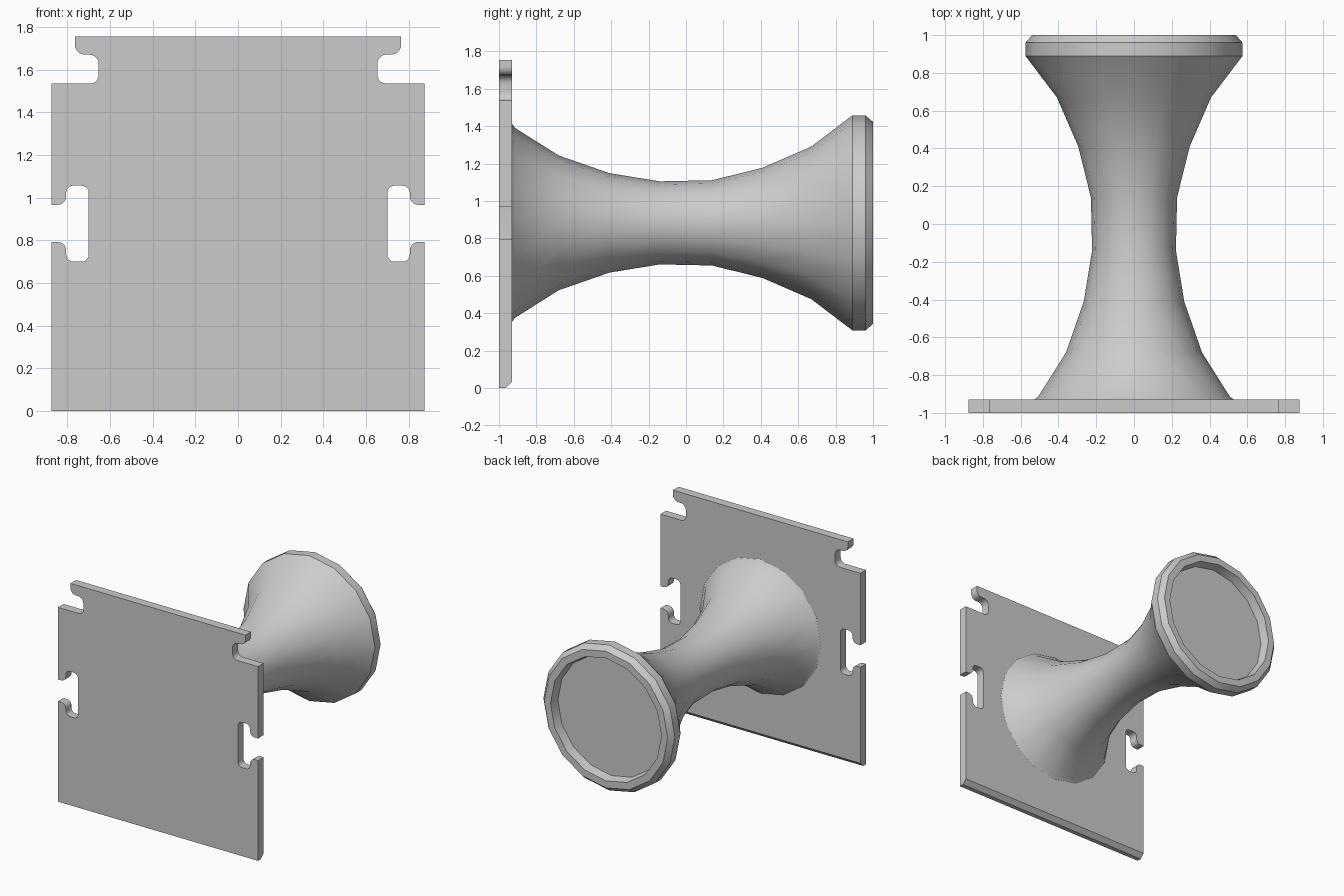
import bpy, bmesh, math
from mathutils import Vector

if "Cube" in bpy.data.objects:
    bpy.data.objects.remove(bpy.data.objects["Cube"])

grey = bpy.data.materials.new("light grey")
grey.diffuse_color = (0.6, 0.6, 0.6, 1)
grey.use_nodes = True
grey.node_tree.nodes["Principled BSDF"].inputs["Base Color"].default_value = grey.diffuse_color


def make_object(name, bm):
    bmesh.ops.recalc_face_normals(bm, faces=bm.faces)
    mesh = bpy.data.meshes.new(name)
    bm.to_mesh(mesh)
    bm.free()
    mesh.materials.append(grey)
    obj = bpy.data.objects.new(name, mesh)
    bpy.context.collection.objects.link(obj)
    return obj


def rounded(corners, steps=5):
    """Open outline of (x, z, radius); right-angle corners become arcs."""
    pts = []
    for i, (x, z, r) in enumerate(corners):
        c = Vector((x, z))
        if r == 0:
            pts.append(c)
            continue
        a = (Vector(corners[i - 1][:2]) - c).normalized() * r
        b = (Vector(corners[i + 1][:2]) - c).normalized() * r
        for k in range(steps + 1):
            t = math.pi / 2 * k / steps
            pts.append(c + a * (1 - math.sin(t)) + b * (1 - math.cos(t)))
    return pts


# Mounting plate: mirrored outline with hooked side slots, extruded backwards
half = rounded([
    (0.765, 1.755, 0), (0.765, 1.672, 0.045), (0.653, 1.672, 0.045),
    (0.653, 1.536, 0.04), (0.875, 1.536, 0),
    (0.875, 0.967, 0), (0.806, 0.967, 0.04), (0.806, 1.057, 0.035),
    (0.70, 1.057, 0.035), (0.70, 0.70, 0.035), (0.806, 0.70, 0.035),
    (0.806, 0.793, 0.04), (0.875, 0.793, 0), (0.875, 0, 0)])
outline = half + [Vector((-p.x, p.y)) for p in reversed(half)]
bm = bmesh.new()
face = bm.faces.new([bm.verts.new((p.x, -1, p.y)) for p in outline])
ext = bmesh.ops.extrude_face_region(bm, geom=[face], use_keep_orig=True)
back = [g for g in ext["geom"] if isinstance(g, bmesh.types.BMVert)]
bmesh.ops.translate(bm, verts=back, vec=(0, 0.07, 0))
# chamfer along the lower back edge
low = [e for e in bm.edges if all(v.co.z < 0.001 and v.co.y > -0.95 for v in e.verts)]
bmesh.ops.bevel(bm, geom=low, offset=0.034, segments=1, affect='EDGES')
plate = make_object("mounting_plate", bm)

# Flared spool with chamfered rim and recessed end, turned about the y axis
SIDES, AXIS_Z = 16, 0.883
profile = [(-0.93, 0.53), (-0.915, 0.508), (-0.68, 0.36), (-0.41, 0.266),
           (-0.14, 0.222), (0.14, 0.228), (0.41, 0.295), (0.67, 0.408),
           (0.89, 0.575), (0.96, 0.575), (1.0, 0.54), (1.0, 0.485), (0.93, 0.47)]
bm = bmesh.new()
rings = []
for y, r in profile:
    rings.append([bm.verts.new((r * math.cos(a), y, AXIS_Z + r * math.sin(a)))
                  for a in (2 * math.pi * k / SIDES for k in range(SIDES))])
for lo, hi in zip(rings, rings[1:]):
    for k in range(SIDES):
        n = (k + 1) % SIDES
        bm.faces.new((lo[k], lo[n], hi[n], hi[k]))
bm.faces.new(rings[0])
bm.faces.new(rings[-1])
spool = make_object("flared_spool", bm)

# Smooth shading with crisp edges
for obj in (plate, spool):
    bpy.ops.object.select_all(action='DESELECT')
    obj.select_set(True)
    bpy.context.view_layer.objects.active = obj
    bpy.ops.object.shade_smooth_by_angle(angle=math.radians(30))
